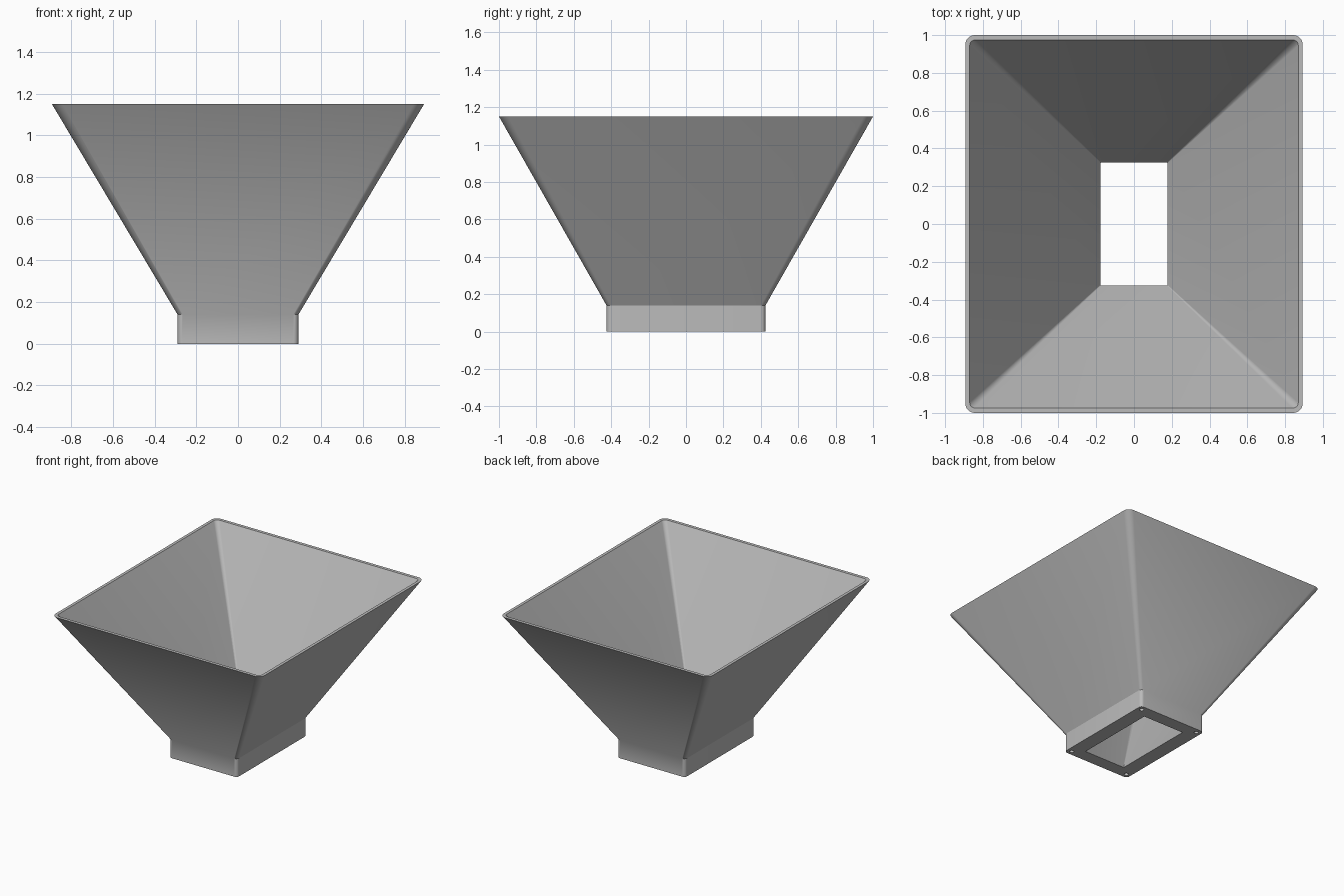
import bpy, bmesh
from math import pi, cos, sin, radians

cube = bpy.data.objects.get("Cube")
if cube:
    bpy.data.objects.remove(cube, do_unlink=True)

# Single plain grey finish
GREY = (0.5, 0.5, 0.5, 1)
mat = bpy.data.materials.new("plain grey")
mat.use_nodes = True
mat.diffuse_color = GREY
mat.node_tree.nodes["Principled BSDF"].inputs["Base Color"].default_value = GREY

STEPS = 6


def rounded_ring(bm, hx, hy, r, z):
    """Loop of vertices around a rounded rectangle."""
    ring = []
    for corner, (sx, sy) in enumerate([(1, 1), (-1, 1), (-1, -1), (1, -1)]):
        for i in range(STEPS + 1):
            a = (corner + i / STEPS) * pi / 2
            ring.append(bm.verts.new((sx * (hx - r) + r * cos(a),
                                      sy * (hy - r) + r * sin(a), z)))
    return ring


# Hopper: outer neck and funnel, flat rim, inner funnel, then back to the foot
bm = bmesh.new()
sections = [
    (0.29, 0.425, 0.025, 0),
    (0.29, 0.425, 0.025, 0.14),
    (0.893, 1.0, 0.05, 1.15),
    (0.87, 0.975, 0.03, 1.15),
    (0.177, 0.325, 0.004, 0),
]
rings = [rounded_ring(bm, *s) for s in sections]
for a, b in zip(rings, rings[1:] + rings[:1]):
    for i in range(len(a)):
        j = (i + 1) % len(a)
        bm.faces.new((a[i], a[j], b[j], b[i]))
bmesh.ops.recalc_face_normals(bm, faces=bm.faces)
mesh = bpy.data.meshes.new("hopper")
bm.to_mesh(mesh)
bm.free()
mesh.materials.append(mat)
hopper = bpy.data.objects.new("hopper", mesh)
bpy.context.collection.objects.link(hopper)

# Blind screw holes in the four corners of the foot
for sx in (-1, 1):
    for sy in (-1, 1):
        bpy.ops.mesh.primitive_cylinder_add(vertices=24, radius=0.016, depth=0.14,
                                            location=(sx * 0.254, sy * 0.387, 0))
        cutter = bpy.context.object
        cutter.name = "screw_hole_cutter"
        cutter.hide_render = True
        cutter.data.materials.append(mat)
        bpy.ops.object.select_all(action="DESELECT")
        hopper.select_set(True)
        bpy.context.view_layer.objects.active = hopper
        mod = hopper.modifiers.new("screw_hole", "BOOLEAN")
        mod.operation = "DIFFERENCE"
        mod.solver = "EXACT"
        mod.object = cutter
        bpy.ops.object.modifier_apply(modifier=mod.name)
        bpy.data.objects.remove(cutter, do_unlink=True)

hopper.select_set(True)
bpy.context.view_layer.objects.active = hopper
bpy.ops.object.shade_smooth_by_angle(angle=radians(30))
